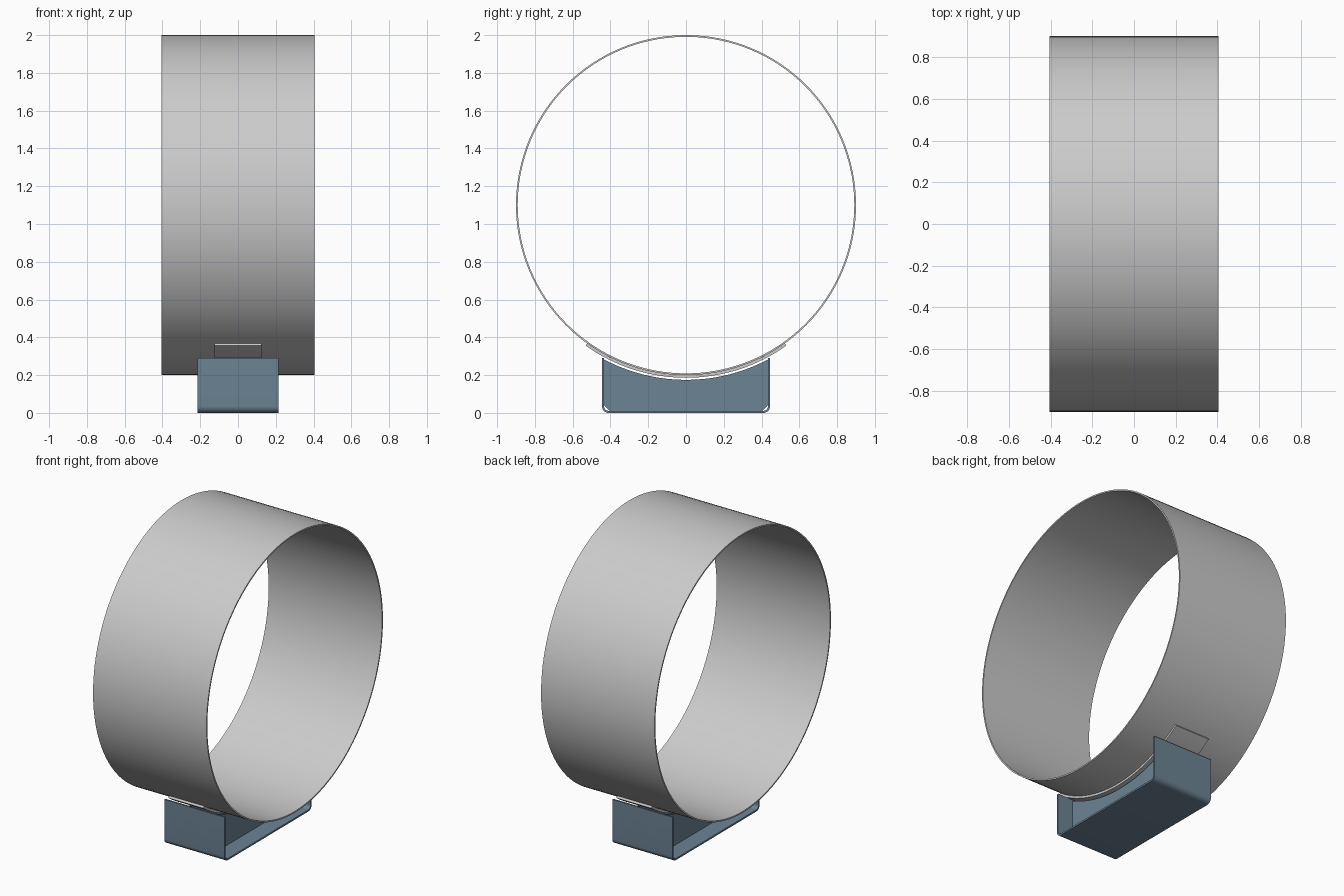
import bpy, bmesh
from math import sin, cos, pi, asin, sqrt, radians

if "Cube" in bpy.data.objects:
    bpy.data.objects.remove(bpy.data.objects["Cube"])

CZ, R = 1.1, 0.9            # ring axis height and outer radius

blue = bpy.data.materials.new("slate_steel")
blue.diffuse_color = (0.15, 0.23, 0.30, 1)
blue.use_nodes = True
blue.node_tree.nodes["Principled BSDF"].inputs["Base Color"].default_value = blue.diffuse_color


def arc(r, a0, a1, n, cy=0.0, cz=CZ):
    """Points (y, z) on an arc; angle 0 points straight down."""
    return [(cy + r * sin(a0 + (a1 - a0) * i / n),
             cz - r * cos(a0 + (a1 - a0) * i / n)) for i in range(n + 1)]


def finish(name, bm, mat=None):
    bmesh.ops.recalc_face_normals(bm, faces=bm.faces)
    me = bpy.data.meshes.new(name)
    bm.to_mesh(me)
    bm.free()
    ob = bpy.data.objects.new(name, me)
    bpy.context.collection.objects.link(ob)
    if mat:
        me.materials.append(mat)
    bpy.context.view_layer.objects.active = ob
    ob.select_set(True)
    bpy.ops.object.shade_smooth_by_angle(angle=radians(30))
    ob.select_set(False)
    return ob


def band(name, outer, inner, x0, x1, closed=False, mat=None):
    """Sheet between two matching (y, z) paths, extruded along x."""
    bm = bmesh.new()
    rows = [[bm.verts.new((x, y, z)) for x, (y, z) in
             ((x0, o), (x1, o), (x1, i), (x0, i))] for o, i in zip(outer, inner)]
    pairs = list(zip(rows, rows[1:] + rows[:1]))
    for a, b in pairs if closed else pairs[:-1]:
        for k in range(4):
            j = (k + 1) % 4
            bm.faces.new((a[k], a[j], b[j], b[k]))
    if not closed:
        bm.faces.new(rows[0])
        bm.faces.new(rows[-1])
    return finish(name, bm, mat)


def plate(name, pts, x0, x1, mat=None):
    """Flat (y, z) outline with thickness along x."""
    bm = bmesh.new()
    f = bm.faces.new([bm.verts.new((x0, y, z)) for y, z in pts])
    ext = bmesh.ops.extrude_face_region(bm, geom=[f])
    moved = [v for v in ext["geom"] if isinstance(v, bmesh.types.BMVert)]
    bmesh.ops.translate(bm, verts=moved, vec=(x1 - x0, 0, 0))
    return finish(name, bm, mat)


# Thin pipe ring
N = 128
band("pipe_ring", arc(R, 0, 2 * pi, N)[:-1], arc(R - 0.009, 0, 2 * pi, N)[:-1],
     -0.405, 0.405, closed=True)

# Curved saddle strip under the ring
a = asin(0.53 / 0.911)
band("saddle_strip", arc(0.914, -a, a, 40), arc(R, -a, a, 40), -0.125, 0.125)

# Folded channel base with rounded bends
W, H, T, B = 0.445, 0.29, 0.011, 0.035


def channel(w, bottom, r):
    c = W - B
    return ([(-w, H)] + arc(r, -pi / 2, 0, 8, -c, B)
            + arc(r, 0, pi / 2, 8, c, B) + [(w, H)])


band("base_channel", channel(W, 0, B), channel(W - T, T, B - T),
     -0.215, 0.215, mat=blue)

# Pair of support webs with curved top and clipped lower corners
w, rw, k = W - T, 0.925, 0.03
b = asin(w / rw)
outline = arc(rw, -b, b, 40) + [(w, T + k), (w - k, T), (-w + k, T), (-w, T + k)]
for side, s in (("left", -1), ("right", 1)):
    plate("support_web_" + side, outline, s * 0.1 - 0.006, s * 0.1 + 0.006, blue)
